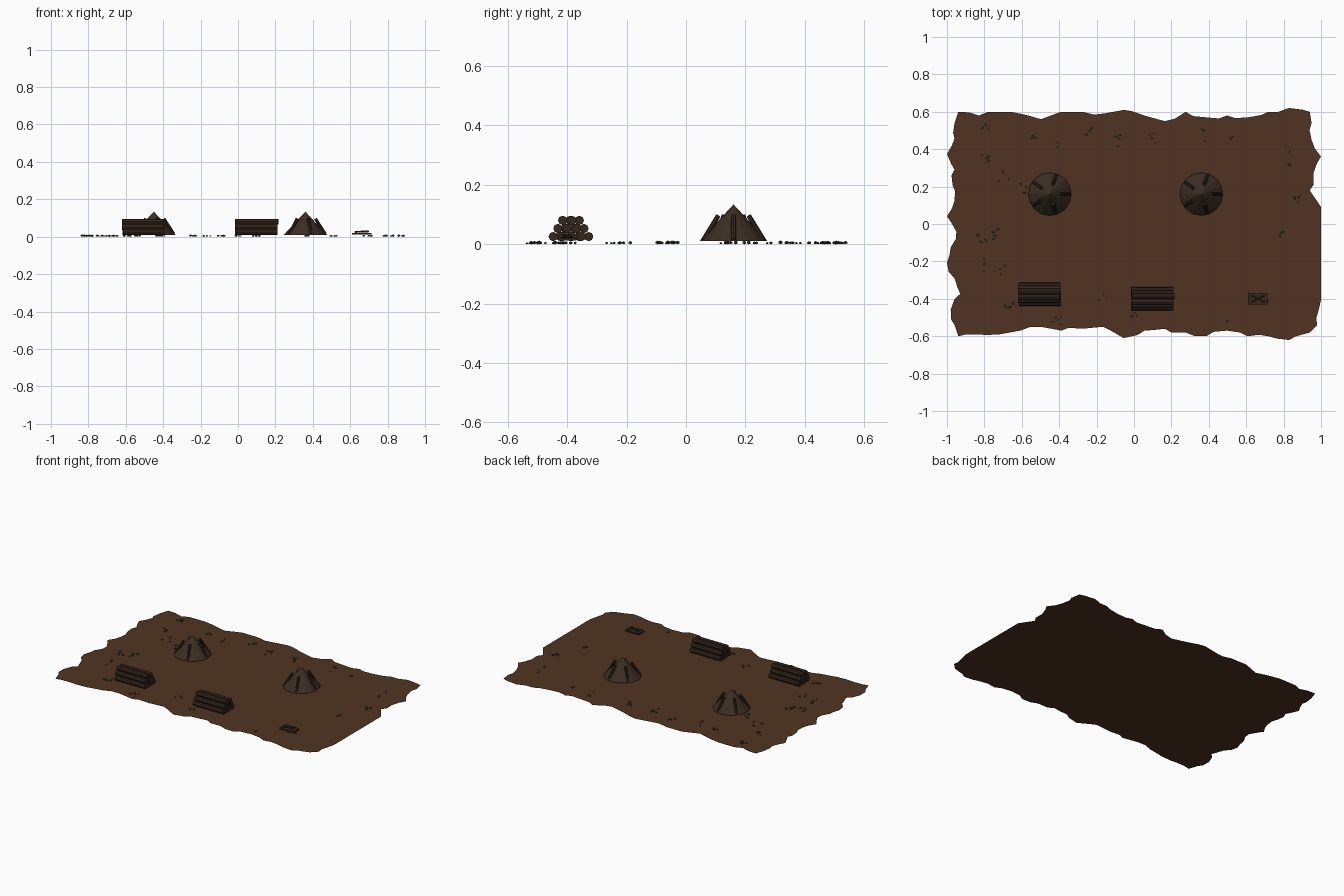
import bpy, bmesh, math, random
from mathutils import Vector

random.seed(7)
if "Cube" in bpy.data.objects:
    bpy.data.objects.remove(bpy.data.objects["Cube"], do_unlink=True)


def material(name, r, g, b):
    m = bpy.data.materials.new(name)
    m.use_nodes = True
    m.diffuse_color = (r, g, b, 1)
    m.node_tree.nodes["Principled BSDF"].inputs["Base Color"].default_value = (r, g, b, 1)
    return m


SOIL = material("brown soil", 0.08, 0.034, 0.015)
EARTH = material("dark earth", 0.045, 0.026, 0.016)
BARK = material("dark bark", 0.035, 0.019, 0.012)
STONE = material("grey stone", 0.05, 0.05, 0.042)
MOSS = material("mossy stone", 0.05, 0.065, 0.03)


def finish(name, bm, *mats):
    mesh = bpy.data.meshes.new(name)
    bm.to_mesh(mesh)
    bm.free()
    for m in mats:
        mesh.materials.append(m)
    ob = bpy.data.objects.new(name, mesh)
    bpy.context.collection.objects.link(ob)
    return ob


def add_log(bm, start, end, radius, sides=8):
    start, end = Vector(start), Vector(end)
    axis = end - start
    made = bmesh.ops.create_cone(bm, cap_ends=True, segments=sides, radius1=radius,
                                 radius2=radius, depth=axis.length)
    turn = axis.to_track_quat('Z', 'Y').to_matrix().to_4x4()
    turn.translation = (start + end) / 2
    bmesh.ops.transform(bm, matrix=turn, verts=made["verts"])


# Ragged ground: edge distances at even steps along each side
BACK = [.60, .58, .60, .59, .56, .60, .60, .59, .61, .58, .55, .60, .57, .58, .57, .60, .62, .60]
FRONT = [.60, .59, .59, .57, .55, .57, .56, .55, .61, .57, .56, .58, .60, .57, .60, .60, .62, .58]
LEFT = [.95, .95, .99, .95, .96, .95, .99, .94, .97, .99, .95, .92, .97, .95]
RIGHT = [.94, .94, .99, .95, .93, .99, .94, .95, .91, .92, .99, .98, .97]


def ragged(values, half):
    """Pairs of (position along side, distance), with a jittered midpoint."""
    step = 2 * half / (len(values) - 1)
    for i, v in enumerate(values):
        yield -half + i * step, v
        if i < len(values) - 1:
            mid = (v + values[i + 1]) / 2 + random.uniform(-.012, .012)
            yield -half + (i + random.uniform(.3, .7)) * step, mid


outline = [(t, -d) for t, d in ragged(FRONT, .93)]
outline += [(d, t) for t, d in ragged(RIGHT[::-1], .54)]
outline += [(t, d) for t, d in reversed(list(ragged(BACK, .93)))]
outline += [(-d, -t) for t, d in ragged(LEFT, .54)]
reach = max(abs(x) for x, y in outline)
bm = bmesh.new()
ground_face = bm.faces.new([bm.verts.new((x / reach, y, 0)) for x, y in outline])
if ground_face.normal.z < 0:
    ground_face.normal_flip()
bmesh.ops.triangulate(bm, faces=[ground_face])
finish("ground", bm, SOIL)

# Conical mounds with five poles leaning on each
for side, cx in (("right", -.45), ("left", .36)):
    bm = bmesh.new()
    bmesh.ops.create_cone(bm, cap_ends=True, segments=16, radius1=.115, radius2=0, depth=.124)
    mound = finish(side + "_mound", bm, EARTH)
    mound.location = (cx, .16, .072)
    bm = bmesh.new()
    for i in range(5):
        a = math.tau * i / 5
        c, s = math.cos(a), math.sin(a)
        add_log(bm, (.106 * c, .106 * s, .015), (.054 * c, .054 * s, .096), .0085)
    poles = finish(side + "_mound_poles", bm, BARK)
    poles.location = (cx, .16, 0)

# Log piles: rows of four, three and two
R = .0157
for side, cx, cy in (("right", -.505, -.375), ("left", .1, -.4)):
    bm = bmesh.new()
    for row in range(3):
        count = 4 - row
        for k in range(count):
            y = (k - (count - 1) / 2) * 2 * R
            z = .01 + R + row * R * math.sqrt(3)
            shift = random.uniform(-.003, .003)
            add_log(bm, (-.113 + shift, y, z), (.113 + shift, y, z), R)
    pile = finish(side + "_log_pile", bm, BARK)
    pile.location = (cx, cy, 0)

# Low tray with two crossed sticks
bm = bmesh.new()
bmesh.ops.create_cube(bm, size=1)
bmesh.ops.scale(bm, vec=(.105, .062, .008), verts=bm.verts)
tray = finish("tray", bm, BARK)
tray.location = (.662, -.4, .016)
bm = bmesh.new()
for s in (-1, 1):
    add_log(bm, (-.036, -.018 * s, .026), (.036, .018 * s, .028), .005, 6)
sticks = finish("crossed_sticks", bm, EARTH)
sticks.location = (.662, -.4, 0)

# Clusters of small stones near the border
CLUSTERS = [(-.79, .51), (-.79, .37), (-.71, .26), (-.59, .2), (-.53, .45), (-.43, .44),
            (-.24, .51), (-.09, .46), (.09, .47), (.35, .48), (.53, .46), (.82, .37),
            (.86, .13), (.79, -.06), (.7, -.41), (.5, -.51), (0, -.49), (-.16, -.4),
            (-.41, -.5), (-.67, -.43), (-.7, -.24), (-.81, -.09), (-.81, -.23), (-.75, -.06)]
bm = bmesh.new()
for cx, cy in CLUSTERS:
    for _ in range(random.randint(3, 6)):
        size = random.uniform(.004, .008)
        made = bmesh.ops.create_icosphere(bm, subdivisions=1, radius=size)["verts"]
        bmesh.ops.scale(bm, vec=(1.2, 1, .8), verts=made)
        spot = (cx + random.gauss(0, .014), cy + random.gauss(0, .02), size * .75)
        bmesh.ops.translate(bm, vec=spot, verts=made)
        tint = random.randint(0, 1)
        for f in {f for v in made for f in v.link_faces}:
            f.material_index = tint
finish("stones", bm, STONE, MOSS)
